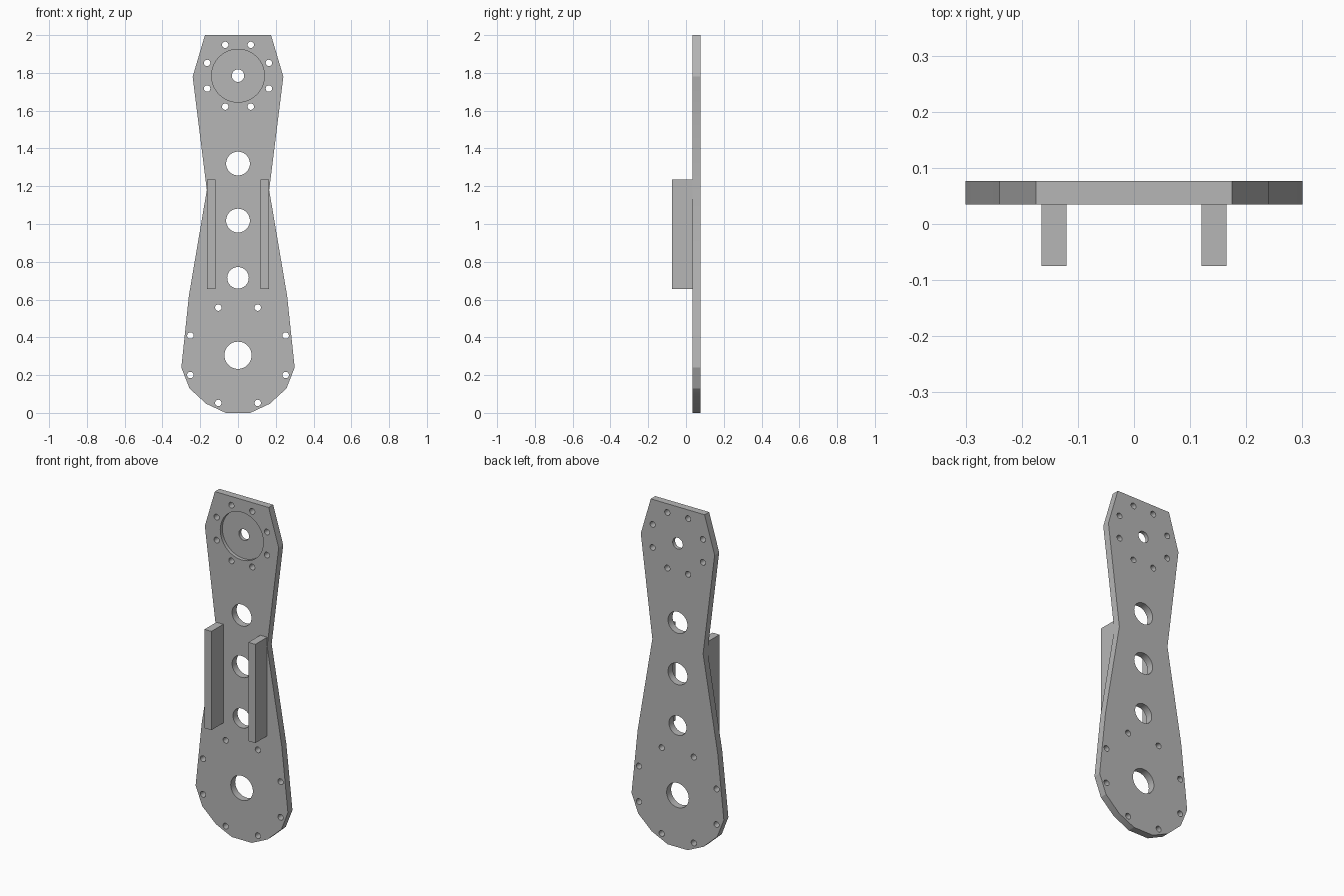
import bpy
import bmesh
import math
from mathutils import Matrix, Vector

cube = bpy.data.objects.get("Cube")
if cube:
    bpy.data.objects.remove(cube, do_unlink=True)

FRONT, BACK = 0.035, 0.077   # plate faces along y
HUB_Z, BASE_Z = 1.785, 0.305  # centres of the two bolt circles

grey = bpy.data.materials.new("plain grey")
grey.use_nodes = True
colour = (0.47, 0.47, 0.47, 1)
grey.diffuse_color = colour
grey.node_tree.nodes["Principled BSDF"].inputs["Base Color"].default_value = colour


def make_object(name, bm):
    bmesh.ops.recalc_face_normals(bm, faces=bm.faces)
    mesh = bpy.data.meshes.new(name)
    bm.to_mesh(mesh)
    bm.free()
    mesh.materials.append(grey)
    obj = bpy.data.objects.new(name, mesh)
    bpy.context.collection.objects.link(obj)
    return obj


def add_cylinder(bm, x, z, radius, y0, y1, sides):
    place = Matrix.Translation((x, (y0 + y1) / 2, z)) @ Matrix.Rotation(math.pi / 2, 4, "X")
    bmesh.ops.create_cone(bm, cap_ends=True, segments=sides, radius1=radius,
                          radius2=radius, depth=y1 - y0, matrix=place)


def select_only(obj):
    bpy.ops.object.select_all(action="DESELECT")
    obj.select_set(True)
    bpy.context.view_layer.objects.active = obj


def cut(target, bm):
    cutter = make_object("cutter", bm)
    cutter.hide_render = True
    mod = target.modifiers.new("cut", "BOOLEAN")
    mod.operation = "DIFFERENCE"
    mod.solver = "EXACT"
    mod.object = cutter
    select_only(target)
    bpy.ops.object.modifier_apply(modifier=mod.name)
    bpy.data.objects.remove(cutter, do_unlink=True)


# Arm plate: mirrored half outline, extruded through its thickness
half = [(0.175, 2), (0.24, 1.78), (0.165, 1.18), (0.26, 0.62),
        (0.30, 0.24), (0.257, 0.13), (0.168, 0.048), (0.065, 0)]
outline = half + [(-x, z) for x, z in reversed(half)]
bm = bmesh.new()
face = bm.faces.new([bm.verts.new((x, FRONT, z)) for x, z in outline])
grown = bmesh.ops.extrude_face_region(bm, geom=[face])
bmesh.ops.translate(bm, vec=Vector((0, BACK - FRONT, 0)),
                    verts=[v for v in grown["geom"] if isinstance(v, bmesh.types.BMVert)])
plate = make_object("arm_plate", bm)

# Shallow round seat in the front of the upper end
bm = bmesh.new()
add_cylinder(bm, 0, HUB_Z, 0.14, FRONT - 0.05, FRONT + 0.02, 64)
cut(plate, bm)

# Central holes and the two rings of bolt holes
bm = bmesh.new()
for z, radius in ((HUB_Z, 0.033), (1.32, 0.063), (1.018, 0.063), (0.715, 0.057), (BASE_Z, 0.072)):
    add_cylinder(bm, 0, z, radius, FRONT - 0.05, BACK + 0.05, 48)
for centre, ring in ((HUB_Z, 0.177), (BASE_Z, 0.273)):
    for k in range(8):
        a = math.pi / 8 + k * math.pi / 4
        add_cylinder(bm, ring * math.cos(a), centre + ring * math.sin(a), 0.017,
                     FRONT - 0.05, BACK + 0.05, 24)
cut(plate, bm)
select_only(plate)
bpy.ops.object.shade_smooth_by_angle(angle=math.radians(18))

# Side rails standing forward from the plate
for name, side in (("left_rail", 1), ("right_rail", -1)):
    bm = bmesh.new()
    bmesh.ops.create_cube(bm, size=1, matrix=Matrix.Translation((side * 0.1425, -0.02, 0.945))
                          @ Matrix.Diagonal((0.045, 0.11, 0.58, 1)))
    make_object(name, bm)
